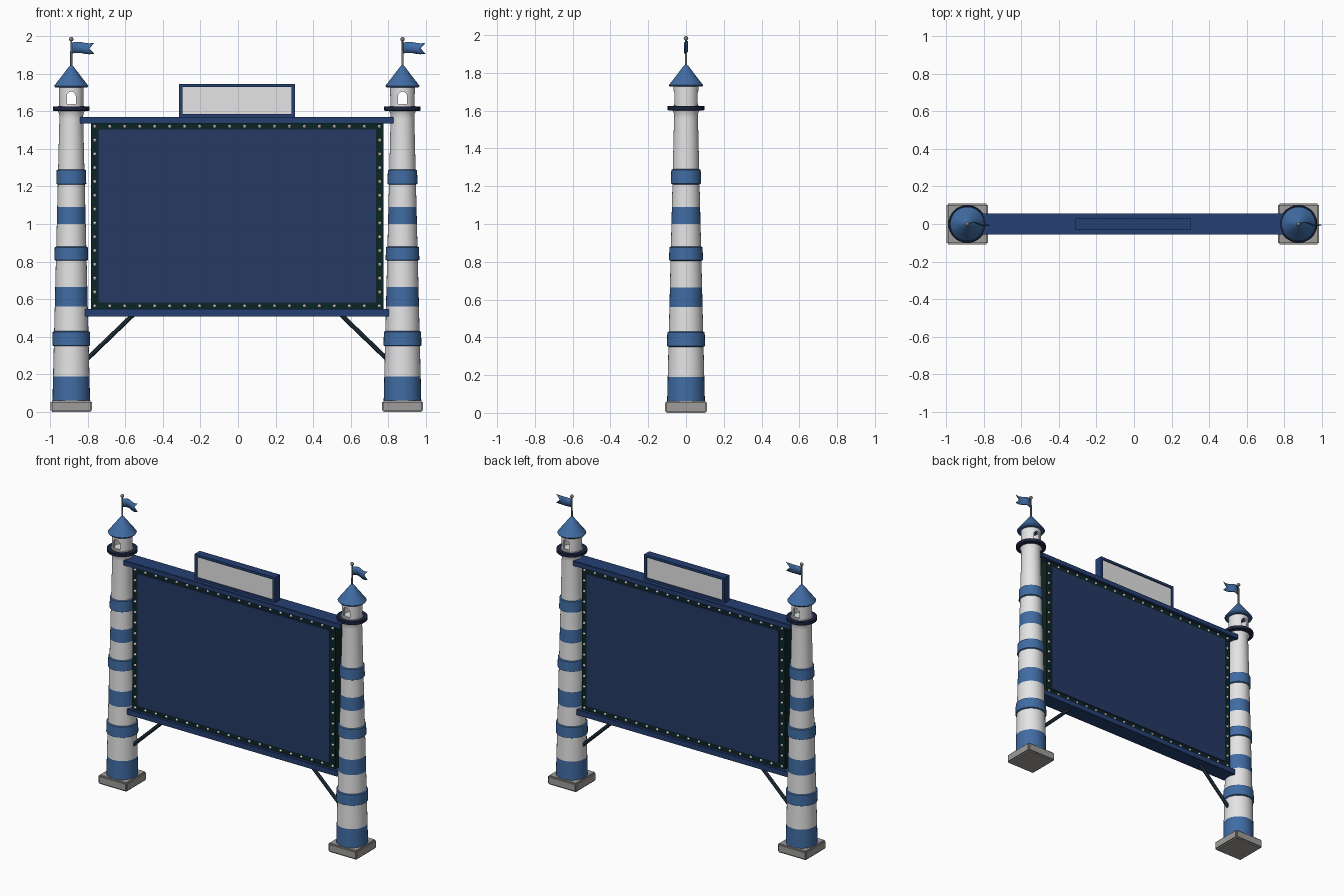
import bpy, bmesh, math
from mathutils import Vector

if "Cube" in bpy.data.objects:
    bpy.data.objects.remove(bpy.data.objects["Cube"], do_unlink=True)


def material(name, r, g, b):
    m = bpy.data.materials.new(name)
    m.use_nodes = True
    m.diffuse_color = (r, g, b, 1)
    m.node_tree.nodes["Principled BSDF"].inputs["Base Color"].default_value = (r, g, b, 1)
    return m


white = material("warm white", .78, .78, .79)
blue = material("mid blue", .052, .15, .37)
navy = material("navy", .018, .042, .13)
beam_blue = material("beam navy", .018, .05, .17)
dark_navy = material("dark navy", .011, .018, .05)
green = material("dark green", .004, .018, .018)
stone = material("stone grey", .35, .34, .33)
metal = material("metal grey", .2, .2, .2)
slate = material("dark slate", .009, .02, .03)


def finish(name, bm, *mats, smooth=False):
    bmesh.ops.recalc_face_normals(bm, faces=bm.faces)
    me = bpy.data.meshes.new(name)
    bm.to_mesh(me)
    bm.free()
    ob = bpy.data.objects.new(name, me)
    bpy.context.collection.objects.link(ob)
    for m in mats:
        me.materials.append(m)
    bpy.ops.object.select_all(action='DESELECT')
    ob.select_set(True)
    bpy.context.view_layer.objects.active = ob
    if smooth:
        bpy.ops.object.shade_smooth_by_angle(angle=math.radians(35))
    return ob


def box(name, mat, x0, x1, y0, y1, z0, z1, bevel=0.0):
    bm = bmesh.new()
    bmesh.ops.create_cube(bm, size=1)
    for v in bm.verts:
        v.co = ((x0 + x1) / 2 + v.co.x * (x1 - x0),
                (y0 + y1) / 2 + v.co.y * (y1 - y0),
                (z0 + z1) / 2 + v.co.z * (z1 - z0))
    if bevel:
        bmesh.ops.bevel(bm, geom=bm.edges[:], offset=bevel, segments=2, affect='EDGES')
    return finish(name, bm, mat)


def lathe(name, x, profile, *mats, rule=None, closed=False, sides=32):
    """Spin (radius, z) points about a vertical axis at x."""
    bm = bmesh.new()
    rings = []
    for r, z in profile:
        rings.append([bm.verts.new((x + r * math.cos(2 * math.pi * i / sides),
                                    r * math.sin(2 * math.pi * i / sides), z))
                      for i in range(sides)])
    pairs = list(zip(rings, rings[1:]))
    if closed:
        pairs.append((rings[-1], rings[0]))
    else:
        bm.faces.new(rings[0])
        bm.faces.new(rings[-1])
    for a, b in pairs:
        for i in range(sides):
            j = (i + 1) % sides
            f = bm.faces.new((a[i], a[j], b[j], b[i]))
            if rule:
                f.material_index = rule(f.calc_center_median().z)
    return finish(name, bm, *mats, smooth=True)


def radius(z):
    return .1 - (z - .06) * .0245


def arch_cutter(x):
    """Arched prism running front to back through the lantern room."""
    w, z0, z1 = .024, 1.638, 1.68
    pts = [(-w, z0), (w, z0)] + [(w * math.cos(math.pi * i / 10), z1 + w * math.sin(math.pi * i / 10))
                                 for i in range(11)]
    bm = bmesh.new()
    face = bm.faces.new([bm.verts.new((x + px, -.2, pz)) for px, pz in pts])
    ext = bmesh.ops.extrude_face_region(bm, geom=[face])
    bmesh.ops.translate(bm, vec=(0, .4, 0), verts=[g for g in ext["geom"] if isinstance(g, bmesh.types.BMVert)])
    return finish("window_cutter", bm)


def flag(name, x):
    """Waving swallow-tailed pennant."""
    bm = bmesh.new()
    n = 10
    cols = []
    for i in range(n + 1):
        t = i / n
        y = .008 * math.sin(t * 5.5)
        drop = .004 * math.sin(t * 6)
        tail = [.118, .092, .118]
        cols.append([bm.verts.new((x + .004 + t * e, y, z + drop))
                     for e, z in zip(tail, (1.907, 1.935, 1.965))])
    for a, b in zip(cols, cols[1:]):
        for k in range(2):
            bm.faces.new((a[k], b[k], b[k + 1], a[k + 1]))
    ob = finish(name, bm, blue, smooth=True)
    mod = ob.modifiers.new("thickness", 'SOLIDIFY')
    mod.thickness = .004
    mod.offset = 0


def tower(side, x):
    box(side + "_base", stone, x - .11, x + .11, -.11, .11, 0, .062, .008)
    # Tapered shaft with painted stripes
    stripes = [(.06, .19), (.56, .665), (1.0, 1.09)]
    heights = [z for s in stripes for z in s] + [1.56]
    lathe(side + "_shaft", x, [(radius(z), z) for z in heights] + [(.064, 1.585), (.074, 1.605)],
          white, blue, rule=lambda z: int(any(a < z < b for a, b in stripes)))
    # Raised bands
    for n, (a, b) in enumerate([(.35, .43), (.805, .88), (1.21, 1.29)]):
        lathe(f"{side}_band_{n + 1}", x, [(radius(a), a), (radius(a) + .008, a + .004),
                                         (radius(b) + .008, b - .004), (radius(b), b)], blue)
    # Gallery and lantern room with arched windows
    lathe(side + "_gallery", x, [(.088, 1.6), (.097, 1.604), (.097, 1.624), (.06, 1.624), (.06, 1.6)],
          dark_navy, closed=True)
    lathe(side + "_gallery_floor", x, [(.07, 1.605), (.07, 1.628)], white)
    room = lathe(side + "_lantern_room", x, [(.064, 1.62), (.066, 1.735), (.052, 1.735), (.052, 1.62)],
                 white, closed=True)
    cutter = arch_cutter(x)
    mod = room.modifiers.new("windows", 'BOOLEAN')
    mod.object = cutter
    mod.operation = 'DIFFERENCE'
    mod.solver = 'EXACT'
    bpy.context.view_layer.objects.active = room
    bpy.ops.object.modifier_apply(modifier=mod.name)
    bpy.data.objects.remove(cutter, do_unlink=True)
    # Roof, pole, finial and flag
    lathe(side + "_roof", x, [(.085, 1.727), (.091, 1.735), (.052, 1.785), (.012, 1.838), (.004, 1.845)], blue)
    lathe(side + "_pole", x, [(.006, 1.83), (.005, 1.98)], metal, sides=12)
    bm = bmesh.new()
    bmesh.ops.create_uvsphere(bm, u_segments=14, v_segments=8, radius=.012)
    bmesh.ops.translate(bm, vec=(x, 0, 1.983), verts=bm.verts)
    finish(side + "_finial", bm, metal, smooth=True)
    flag(side + "_flag", x)


tower("right", -.887)
tower("left", .875)

# Display panel
box("top_beam", beam_blue, -.84, .828, -.055, .055, 1.535, 1.57, .003)
box("bottom_beam", beam_blue, -.815, .803, -.055, .055, .508, .548, .003)
box("bulb_frame", green, -.783, .773, -.036, .036, .545, 1.537)
box("screen", navy, -.742, .735, -.042, .042, .582, 1.502, .003)

# Bulbs around both faces of the frame
spots = []
for i in range(20):
    x = -.762 + i * 1.514 / 19
    spots += [(x, .564), (x, 1.519)]
for i in range(1, 13):
    z = .564 + i * .955 / 13
    spots += [(-.762, z), (.754, z)]
bm = bmesh.new()
for x, z in spots:
    for y in (-.038, .038):
        new = bmesh.ops.create_uvsphere(bm, u_segments=8, v_segments=6, radius=.0095)["verts"]
        bmesh.ops.translate(bm, vec=(x, y, z), verts=new)
finish("bulbs", bm, white, smooth=True)

# Sign box on the top beam
y0, y1 = -.028, .028
box("sign_face", white, -.3, .288, -.02, .02, 1.58, 1.735)
box("sign_top", beam_blue, -.313, .302, y0, y1, 1.728, 1.745)
box("sign_bottom", beam_blue, -.313, .302, y0, y1, 1.568, 1.585)
for name, x in (("sign_right_edge", -.313), ("sign_left_edge", .285)):
    box(name, beam_blue, x, x + .017, y0, y1, 1.568, 1.745)

# Diagonal braces
for name, foot, top in (("right_brace", -.82, -.555), ("left_brace", .81, .545)):
    a, b = Vector((foot, 0, .265)), Vector((top, 0, .52))
    bm = bmesh.new()
    bmesh.ops.create_cone(bm, cap_ends=True, segments=12, radius1=.012, radius2=.012, depth=(b - a).length)
    bmesh.ops.rotate(bm, verts=bm.verts, matrix=(b - a).to_track_quat('Z', 'Y').to_matrix())
    bmesh.ops.translate(bm, vec=(a + b) / 2, verts=bm.verts)
    finish(name, bm, slate, smooth=True)
